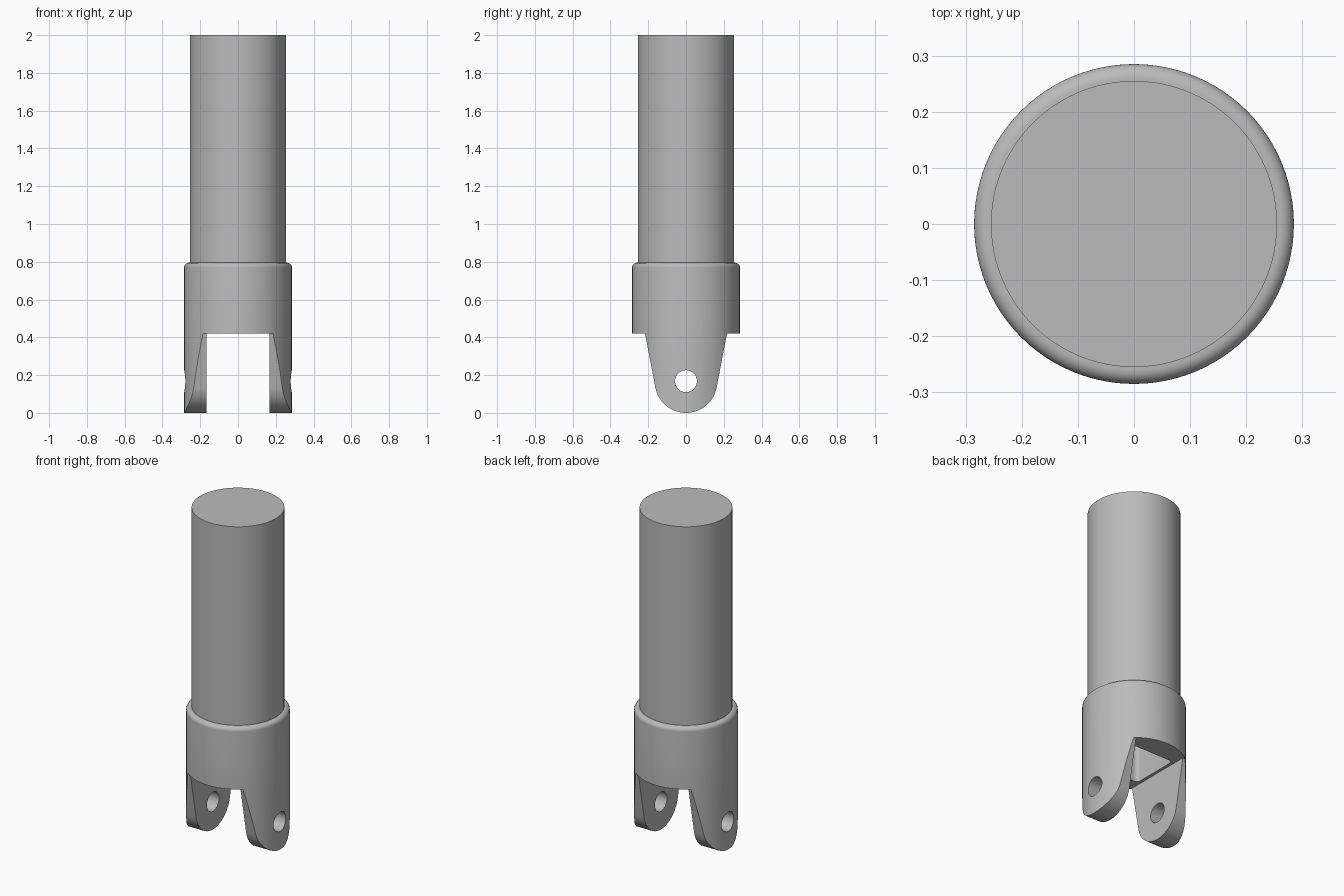
import bpy, bmesh
from math import cos, sin, pi, radians
from mathutils import Matrix

if "Cube" in bpy.data.objects:
    bpy.data.objects.remove(bpy.data.objects["Cube"])

R_TUBE, R_COLLAR = 0.255, 0.285
SLOT, SHOULDER, COLLAR_TOP = 0.168, 0.42, 0.795
FILLET = 0.025
SEGS = 96

grey = bpy.data.materials.new("satin grey")
grey.use_nodes = True
colour = (0.5, 0.5, 0.5, 1)
grey.diffuse_color = colour
grey.node_tree.nodes["Principled BSDF"].inputs["Base Color"].default_value = colour


def add_object(name, bm):
    bmesh.ops.recalc_face_normals(bm, faces=bm.faces)
    mesh = bpy.data.meshes.new(name)
    bm.to_mesh(mesh)
    bm.free()
    mesh.materials.append(grey)
    obj = bpy.data.objects.new(name, mesh)
    bpy.context.collection.objects.link(obj)
    return obj


def prism(name, outline, start, end):
    """Extrude a closed outline of 3D points from start to end offsets."""
    bm = bmesh.new()
    rings = [[bm.verts.new([p[i] + off[i] for i in range(3)]) for p in outline]
             for off in (start, end)]
    n = len(outline)
    for ring in rings:
        bm.faces.new(ring)
    for i in range(n):
        j = (i + 1) % n
        bm.faces.new((rings[0][i], rings[0][j], rings[1][j], rings[1][i]))
    return add_object(name, bm)


def lathe(name, profile):
    """Stack circles of (radius, height) into a capped solid."""
    bm = bmesh.new()
    rings = [[bm.verts.new((r * cos(2 * pi * i / SEGS), r * sin(2 * pi * i / SEGS), z))
              for i in range(SEGS)] for r, z in profile]
    for a, b in zip(rings, rings[1:]):
        for i in range(SEGS):
            j = (i + 1) % SEGS
            bm.faces.new((a[i], a[j], b[j], b[i]))
    bm.faces.new(rings[0])
    bm.faces.new(rings[-1])
    return add_object(name, bm)


def carve(target, tool, operation):
    mod = target.modifiers.new(tool.name, 'BOOLEAN')
    mod.object, mod.operation, mod.solver = tool, operation, 'EXACT'
    bpy.context.view_layer.objects.active = target
    bpy.ops.object.modifier_apply(modifier=mod.name)
    bpy.data.objects.remove(tool)


def smooth(obj):
    bpy.ops.object.select_all(action='DESELECT')
    obj.select_set(True)
    bpy.context.view_layer.objects.active = obj
    bpy.ops.object.shade_smooth_by_angle(angle=radians(30))


# Long plain tube
tube = lathe("tube", [(R_TUBE, COLLAR_TOP - 0.02), (R_TUBE, 2)])

# Collar blank with a rounded top rim
rim = [(R_COLLAR - FILLET * (1 - cos(a)), COLLAR_TOP - FILLET * (1 - sin(a)))
       for a in (i * pi / 16 for i in range(9))]
fork = lathe("fork_collar", [(R_COLLAR, -0.05)] + rim + [(0.1, COLLAR_TOP)])

# Side outline: wide shoulder, tapering to rounded lug ends
R_END = 0.165
arc = [radians(-11 - 158 * i / 32) for i in range(33)]
outline = [(0, R_END * cos(a), R_END + R_END * sin(a)) for a in arc]
outline += [(0, -0.217, SHOULDER), (0, -0.4, SHOULDER), (0, -0.4, 1),
            (0, 0.4, 1), (0, 0.4, SHOULDER), (0, 0.217, SHOULDER)]
carve(fork, prism("lug_outline", outline, (-0.4, 0, 0), (0.4, 0, 0)), 'INTERSECT')

# Slot between the two lugs
slot = [(-SLOT, 0, -0.1), (SLOT, 0, -0.1), (SLOT, 0, SHOULDER), (-SLOT, 0, SHOULDER)]
carve(fork, prism("slot", slot, (0, -0.5, 0), (0, 0.5, 0)), 'DIFFERENCE')

# Pin hole through both lugs
hole = [(0, 0.058 * cos(2 * pi * i / 48), 0.168 + 0.058 * sin(2 * pi * i / 48))
        for i in range(48)]
carve(fork, prism("pin_hole", hole, (-0.5, 0, 0), (0.5, 0, 0)), 'DIFFERENCE')

# Square pocket with rounded corners, rising from the slot
pocket = []
for k, (sx, sy) in enumerate([(1, 1), (-1, 1), (-1, -1), (1, -1)]):
    for i in range(7):
        a = k * pi / 2 + i * pi / 12
        pocket.append((sx * 0.125 + 0.025 * cos(a), sy * 0.125 + 0.025 * sin(a), 0))
carve(fork, prism("pocket", pocket, (0, 0, 0.3), (0, 0, 0.75)), 'DIFFERENCE')

for part in (tube, fork):
    smooth(part)
